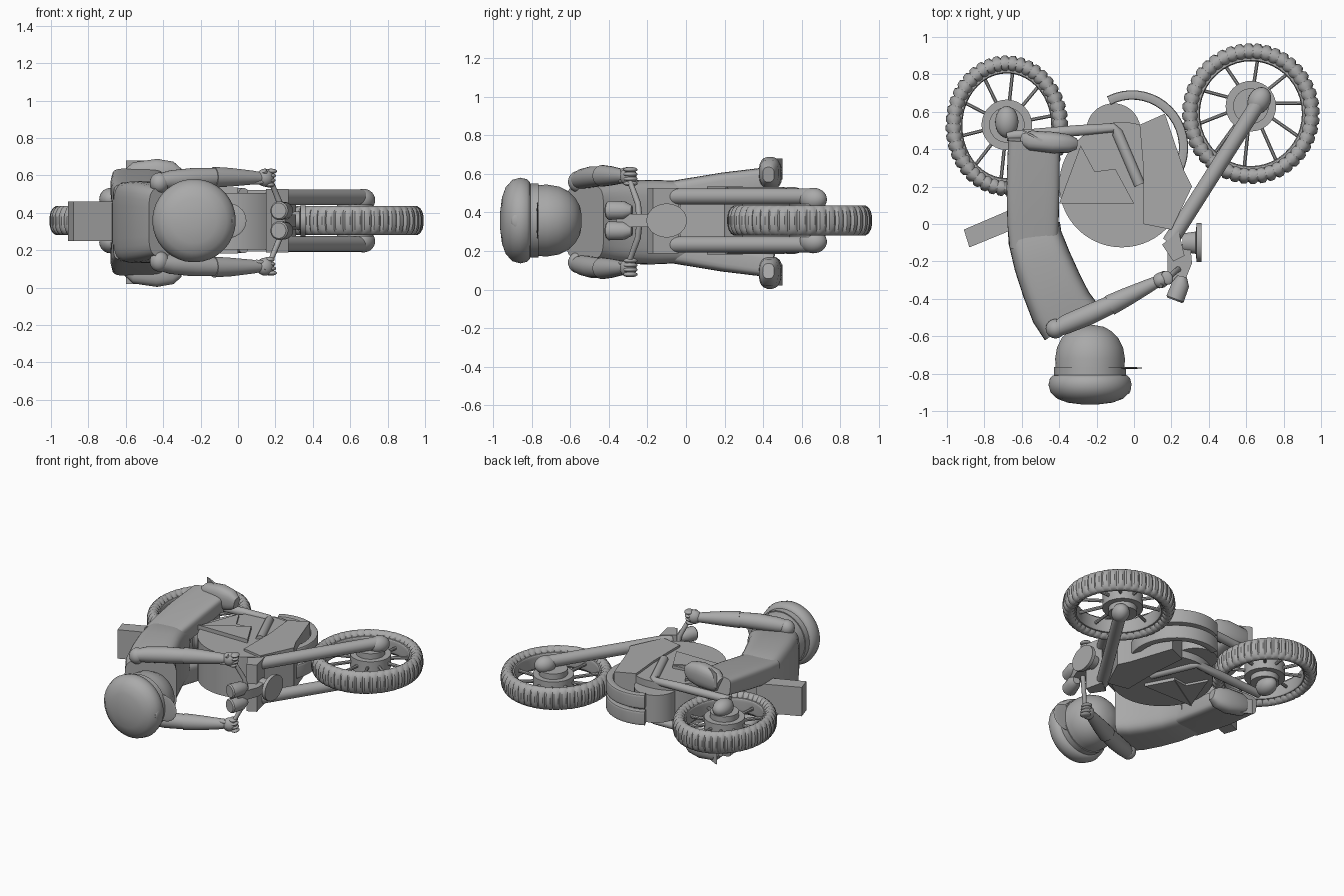
import bpy, bmesh
from math import cos, sin, tau, copysign
from mathutils import Vector, Matrix

cube = bpy.data.objects.get("Cube")
if cube:
    bpy.data.objects.remove(cube)

MID = 0.358                       # height of the bike's mirror plane
RIDER = 0.35                      # height of the rider's mirror plane
UP = Vector((0, 0, 1))
grey = bpy.data.materials.new("plain_grey")
grey.use_nodes = True
grey.diffuse_color = (0.4, 0.4, 0.4, 1)
grey.node_tree.nodes["Principled BSDF"].inputs["Base Color"].default_value = (0.4, 0.4, 0.4, 1)


def finish(name, bm):
    """Turn a bmesh into a shaded object."""
    bmesh.ops.recalc_face_normals(bm, faces=bm.faces)
    mesh = bpy.data.meshes.new(name)
    bm.to_mesh(mesh)
    bm.free()
    mesh.materials.append(grey)
    ob = bpy.data.objects.new(name, mesh)
    bpy.context.collection.objects.link(ob)
    bpy.ops.object.select_all(action='DESELECT')
    ob.select_set(True)
    bpy.context.view_layer.objects.active = ob
    bpy.ops.object.shade_smooth_by_angle(angle=0.6)


def loft(name, stations, n=20, power=2, closed=False):
    """Skin (x, y, z, half width, half height) sections along a path."""
    bm = bmesh.new()
    pts = [Vector(s[:3]) for s in stations]
    count, rings = len(pts), []
    for i, s in enumerate(stations):
        a = pts[i - 1] if i or closed else pts[0]
        b = pts[(i + 1) % count] if i < count - 1 or closed else pts[i]
        t = (b - a).normalized()
        side = t.cross(UP).normalized()
        up = side.cross(t)
        ring = []
        for k in range(n):
            c, d = cos(tau * (k + .5) / n), sin(tau * (k + .5) / n)
            c = copysign(abs(c) ** (2 / power), c)
            d = copysign(abs(d) ** (2 / power), d)
            ring.append(bm.verts.new(pts[i] + side * c * s[3] + up * d * s[-1]))
        rings.append(ring)
    for i in range(count if closed else count - 1):
        a, b = rings[i], rings[(i + 1) % count]
        for k in range(n):
            m = (k + 1) % n
            bm.faces.new((a[k], a[m], b[m], b[k]))
    if not closed:
        bm.faces.new(rings[0])
        bm.faces.new(rings[-1])
    finish(name, bm)


def prism(name, outline, z0, z1):
    """Extrude a flat outline from z0 to z1."""
    bm = bmesh.new()
    base = bm.faces.new([bm.verts.new((x, y, z0)) for x, y in outline])
    top = bmesh.ops.extrude_face_region(bm, geom=[base])["geom"]
    bmesh.ops.translate(bm, vec=(0, 0, z1 - z0),
                        verts=[v for v in top if isinstance(v, bmesh.types.BMVert)])
    finish(name, bm)


def disc(name, x, y, r, z0, z1, n=40):
    prism(name, [(x + r * cos(tau * i / n), y + r * sin(tau * i / n)) for i in range(n)], z0, z1)


def ball(name, centre, size, turn=0):
    bm = bmesh.new()
    bmesh.ops.create_uvsphere(bm, u_segments=24, v_segments=14, radius=1)
    bm.transform(Matrix.Translation(centre) @ Matrix.Rotation(turn, 4, 'Z')
                 @ Matrix.Diagonal((*size, 1)))
    finish(name, bm)


def wheel(name, x, y, squash, hub_y):
    """Notched tyre, rim, spokes and hub, lying flat."""
    def ring(part, r, widths, h, power):
        count = 44 * len(widths)
        loft(name + part, [(x + squash * r * cos(tau * i / count), y + r * sin(tau * i / count),
                            MID, widths[i % len(widths)], h) for i in range(count)], 16, power, True)
    ring("_tyre", .331, (.046, .046, .045, .033), .079, 2.2)
    ring("_rim", .292, (.012,), .05, 5)
    for i in range(10):
        a = tau * (i + .3) / 10
        loft(name + "_spoke", [(x + squash * .08 * cos(a), hub_y + .08 * sin(a), MID, .01, .012),
                               (x + squash * .29 * cos(a), y + .29 * sin(a), MID, .01, .012)], 8)
    disc(name + "_hub", x, hub_y, .135, MID - .045, MID + .045)
    disc(name + "_hub_cap", x, hub_y, .095, MID - .085, MID + .085)


# Wheels
wheel("front_wheel", .625, .59, .975, .63)
wheel("rear_wheel", -.68, .525, .855, .53)
disc("rear_axle", -.68, .53, .03, MID - .1, MID + .1, 16)
disc("front_axle", .66, .65, .03, MID - .1, MID + .1, 16)

# Engine body, drum, guard and fairing block
disc("engine_body", -.065, .21, .335, .205, .507, 56)
disc("engine_drum", -.11, .5, .145, MID - .1, MID + .1)
for z in (-.06, .06):
    loft("drum_guard", [(-.01 + .275 * cos(a), .41 + .28 * sin(a), MID + z, .025, .05)
                        for a in [-.9 + i * .14 for i in range(22)]], 16, 8)
prism("fairing_block", [(.03, .53), (.165, .59), (.27, .28), (.31, .2), (.2, -.03), (.05, 0), (.05, .3)],
      .193, .523)
prism("tail_box", [(-.91, -.03), (-.88, -.125), (-.6, -.01), (-.63, .09)], .25, .46)

# Steering head and headlight
prism("fork_clamp", [(.15, -.11), (.21, -.2), (.27, -.17), (.24, -.04)], .188, .528)
prism("steering_stem", [(.18, -.12), (.18, -.3), (.25, -.36), (.31, -.21), (.3, -.1)], .325, .391)
loft("headlight", [(.26, -.1, MID, .05, .045), (.33, -.1, MID, .06, .05),
                   (.335, -.1, MID, .105, .088), (.36, -.1, MID, .105, .088)], 28)

# Head, cap and brim
HX = -.235
loft("head", [(HX, y, MID, r, r) for y, r in
              ((-.83, .182), (-.72, .187), (-.66, .177), (-.61, .152), (-.575, .118), (-.55, .075),
               (-.541, .025))], 40)
loft("cap", [(HX, y, MID, r, r) for y, r in
             ((-.805, .18), (-.81, .2), (-.825, .215), (-.86, .223), (-.9, .212), (-.935, .175),
              (-.955, .12), (-.965, .04))], 40)
loft("head_band", [(HX, y, MID, r, r) for y, r in ((-.815, .192), (-.765, .192))], 40)
ball("cap_badge", (-.03, -.868, MID), (.014, .04, .045))
ball("cap_brim", (-.06, -.77, MID), (.105, .006, .095))

# Torso
loft("torso", [(-.535, 0, RIDER, .14, .2), (-.53, -.07, RIDER, .145, .215),
               (-.49, -.2, RIDER, .155, .22), (-.44, -.33, RIDER, .163, .215),
               (-.39, -.445, RIDER, .17, .205), (-.335, -.525, RIDER, .172, .19)], 32, 5)

# Everything that exists on both sides
for side, s in (("left", 1), ("right", -1)):
    def at(offset):
        return MID + s * offset

    def rider(offset):
        return RIDER + s * offset

    # Fork leg and axle knobs
    loft(side + "_fork", [(.19, -.1, at(.125), .042), (.67, .655, at(.125), .042)], 24)
    ball(side + "_fork_knob", (.67, .66, at(.11)), (.06, .075, .06), -.5)
    ball(side + "_rear_knob", (-.68, .545, at(.115)), (.062, .085, .06))
    # Swing arm
    loft(side + "_swing_arm", [(-.68, .47, at(.14), .028), (-.3, .5, at(.145), .03),
                               (-.11, .515, at(.145), .025), (-.09, .49, at(.145), .03),
                               (.03, .21, at(.145), .03)], 12)
    # Raised frame panels
    prism(side + "_frame_panel", [(-.4, .11), (-.1, .295), (0, .11)], at(.14), at(.176))
    prism(side + "_engine_fins", [(-.4, .11), (-.285, .42), (-.21, .28), (-.1, .295)], at(.14), at(.168))
    # Leg, shoe and peg
    loft(side + "_leg", [(-.535, -.12, rider(.135), .13, .07), (-.54, 0, rider(.15), .137, .075),
                         (-.54, .2, rider(.185), .142, .073), (-.535, .45, rider(.225), .138, .063)], 28, 5)
    foot = RIDER - .004
    loft(side + "_shoe", [(-.59, .45, foot + s * .235, .035, .05), (-.55, .445, foot + s * .25, .055, .075),
                          (-.43, .435, foot + s * .258, .058, .085), (-.35, .43, foot + s * .258, .05, .07),
                          (-.31, .428, foot + s * .25, .03, .04)], 20, 2.6)
    prism(side + "_foot_peg", [(-.6, .5), (-.585, .5), (-.45, .43), (-.47, .42)], rider(.22), rider(.33))
    # Arm, built from shoulder to wrist
    ball(side + "_shoulder", (-.42, -.56, rider(.21)), (.052, .052, .055))
    loft(side + "_upper_arm", [(-.43, -.57, rider(.215), .04), (-.36, -.535, rider(.225), .052),
                               (-.24, -.485, rider(.235), .055), (-.12, -.43, rider(.24), .05)])
    loft(side + "_forearm", [(-.13, -.435, rider(.24), .056), (-.04, -.39, rider(.24), .05),
                             (.08, -.33, rider(.238), .037), (.13, -.305, rider(.235), .03)])
    # Hand with curled fingers
    ball(side + "_palm", (.145, -.3, rider(.238)), (.05, .042, .048), .45)
    for f in range(4):
        ball(side + "_finger", (.165 + .004 * f, -.288, rider(.2 + .024 * f)), (.03, .038, .014), .4)
    ball(side + "_thumb", (.1, -.335, rider(.215)), (.045, .014, .014), .2)
    # Handlebar and gauge
    loft(side + "_handlebar", [(.14, -.33, at(.265), .014), (.18, -.29, at(.2), .014),
                               (.225, -.25, at(.09), .016), (.24, -.24, at(0), .016)], 12)
    loft(side + "_gauge", [(.258, -.28, at(.053), .025), (.25, -.32, at(.053), .047),
                           (.22, -.4, at(.053), .05), (.217, -.408, at(.053), .042)])
